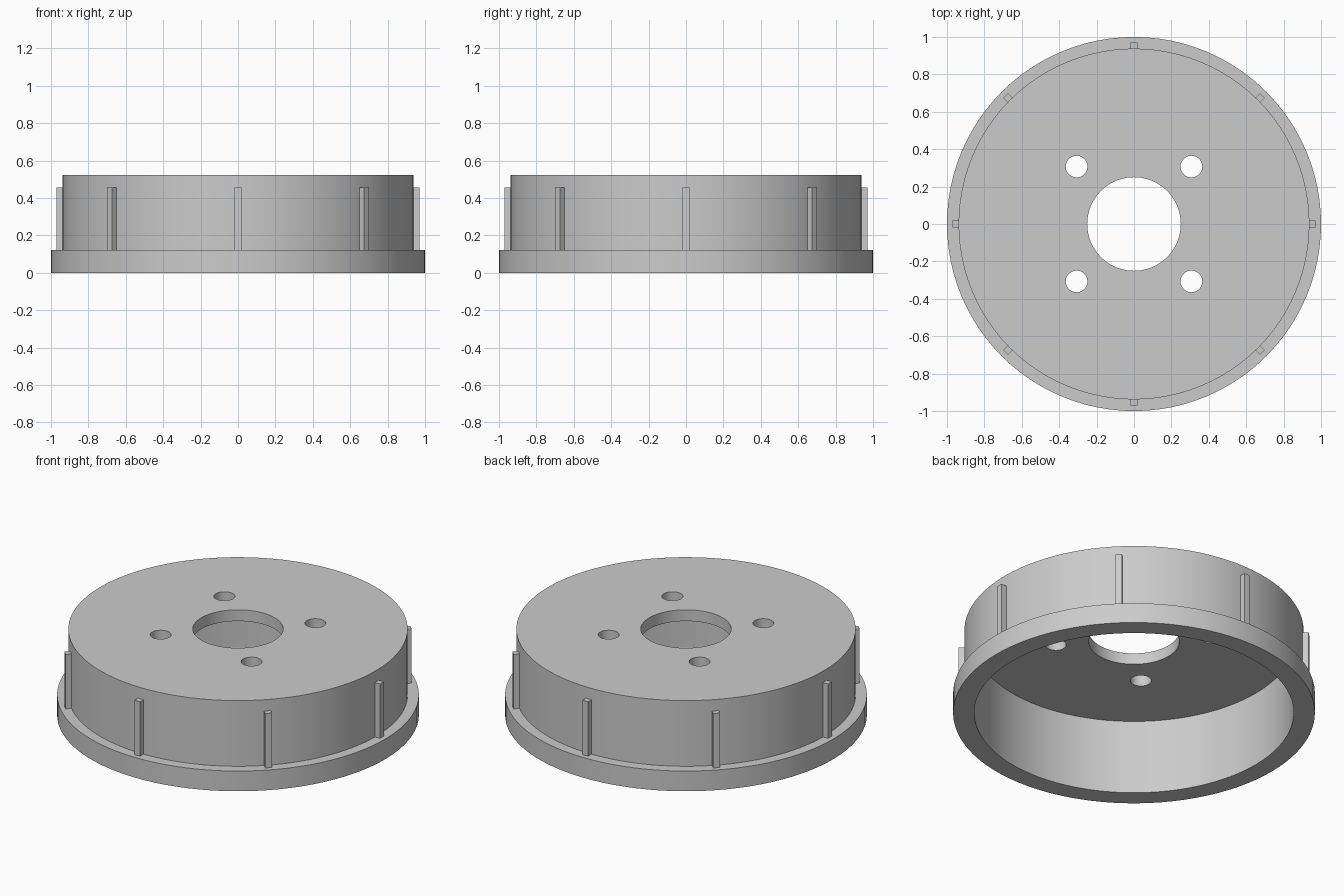
import bpy, bmesh
from math import cos, sin, pi, radians

cube = bpy.data.objects.get("Cube")
if cube:
    bpy.data.objects.remove(cube, do_unlink=True)

SEGMENTS = 96
BODY_R, FLANGE_R, INNER_R, BORE_R = 0.938, 1.0, 0.883, 0.25
TOP, CEILING, FLANGE_TOP = 0.524, 0.455, 0.123

grey = bpy.data.materials.new("cast grey")
grey.use_nodes = True
colour = (0.6, 0.6, 0.6, 1)
grey.diffuse_color = colour
grey.node_tree.nodes["Principled BSDF"].inputs["Base Color"].default_value = colour


def make_object(name, bm):
    bmesh.ops.recalc_face_normals(bm, faces=bm.faces)
    mesh = bpy.data.meshes.new(name)
    bm.to_mesh(mesh)
    bm.free()
    mesh.materials.append(grey)
    obj = bpy.data.objects.new(name, mesh)
    bpy.context.collection.objects.link(obj)
    return obj


def lathe(name, profile):
    """Turn a closed (radius, height) profile about the z axis."""
    bm = bmesh.new()
    rings = []
    for i in range(SEGMENTS):
        a = 2 * pi * i / SEGMENTS
        rings.append([bm.verts.new((r * cos(a), r * sin(a), z)) for r, z in profile])
    n = len(profile)
    for i in range(SEGMENTS):
        here, after = rings[i], rings[(i + 1) % SEGMENTS]
        for j in range(n):
            k = (j + 1) % n
            bm.faces.new((here[j], after[j], after[k], here[k]))
    return make_object(name, bm)


# Hollow drum with bottom flange and central bore
drum = lathe("drum", [
    (BORE_R, TOP), (BODY_R, TOP), (BODY_R, FLANGE_TOP), (FLANGE_R, FLANGE_TOP),
    (FLANGE_R, 0), (INNER_R, 0), (INNER_R, CEILING), (BORE_R, CEILING)])

# Four bolt holes through the top plate
bm = bmesh.new()
for sx in (-1, 1):
    for sy in (-1, 1):
        hole = bmesh.ops.create_cone(bm, cap_ends=True, segments=40,
                                     radius1=0.058, radius2=0.058, depth=0.3)
        bmesh.ops.translate(bm, verts=hole["verts"], vec=(0.307 * sx, 0.307 * sy, 0.49))
cutter = make_object("bolt_hole_cutter", bm)
cutter.hide_render = True

cut = drum.modifiers.new("bolt_holes", "BOOLEAN")
cut.object = cutter
cut.operation = "DIFFERENCE"
cut.solver = "EXACT"
bpy.context.view_layer.objects.active = drum
drum.select_set(True)
bpy.ops.object.modifier_apply(modifier=cut.name)
bpy.data.objects.remove(cutter, do_unlink=True)
bpy.ops.object.shade_smooth_by_angle(angle=radians(30))

# Eight upright ribs around the drum wall
RIB_INNER, RIB_OUTER, RIB_WIDTH = 0.925, 0.971, 0.037
for i in range(8):
    bm = bmesh.new()
    bmesh.ops.create_cube(bm, size=1)
    bmesh.ops.scale(bm, verts=bm.verts,
                    vec=(RIB_OUTER - RIB_INNER, RIB_WIDTH, CEILING - FLANGE_TOP))
    bmesh.ops.translate(bm, verts=bm.verts,
                        vec=((RIB_INNER + RIB_OUTER) / 2, 0, (CEILING + FLANGE_TOP) / 2))
    rib = make_object(f"rib_{i + 1}", bm)
    rib.rotation_euler.z = i * pi / 4
